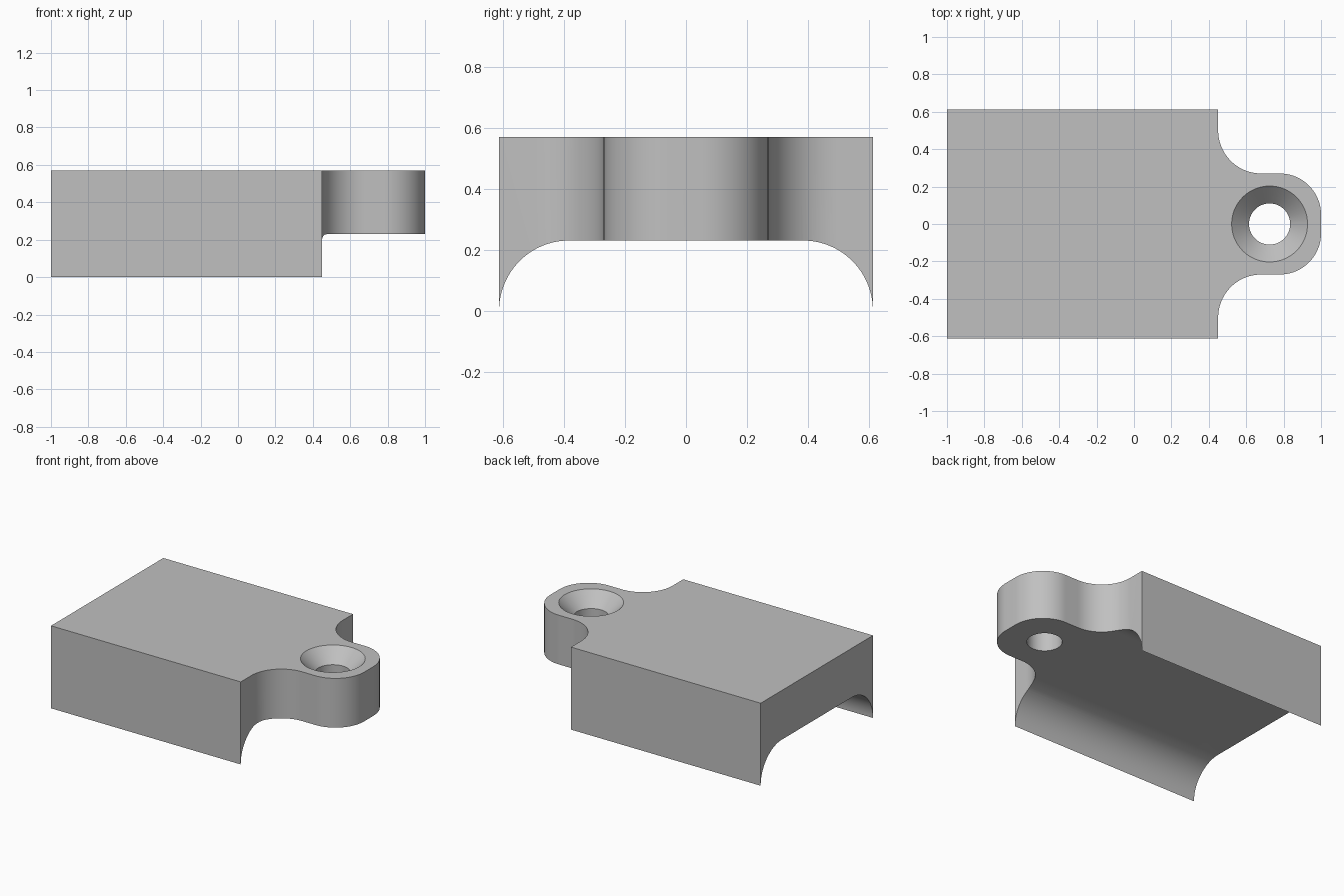
import bpy, bmesh, math
from mathutils import Vector

cube = bpy.data.objects.get("Cube")
if cube:
    bpy.data.objects.remove(cube, do_unlink=True)

HALF_W, TOP, UNDER = 0.613, 0.57, 0.23
STEP_X, TAB_W, HOLE_X = 0.45, 0.27, 0.725

grey = bpy.data.materials.new("plain grey")
grey.use_nodes = True
colour = (0.53, 0.53, 0.53, 1)
grey.diffuse_color = colour
grey.node_tree.nodes["Principled BSDF"].inputs["Base Color"].default_value = colour


def arc(cx, cy, r, start, end, n=24):
    angles = [math.radians(start + (end - start) * i / n) for i in range(n + 1)]
    return [(cx + r * math.cos(a), cy + r * math.sin(a)) for a in angles]


def mirrored(points):
    """Close a half outline by mirroring it in the second coordinate."""
    return points + [(a, -b) for a, b in reversed(points)]


def prism(name, points, push):
    bm = bmesh.new()
    face = bm.faces.new([bm.verts.new(p) for p in points])
    moved = bmesh.ops.extrude_face_region(bm, geom=[face])["geom"]
    bmesh.ops.translate(bm, vec=Vector(push),
                        verts=[v for v in moved if isinstance(v, bmesh.types.BMVert)])
    return finish(name, bm)


def finish(name, bm):
    bmesh.ops.recalc_face_normals(bm, faces=bm.faces)
    mesh = bpy.data.meshes.new(name)
    bm.to_mesh(mesh)
    bm.free()
    mesh.materials.append(grey)
    obj = bpy.data.objects.new(name, mesh)
    bpy.context.collection.objects.link(obj)
    return obj


def cut(obj, cutter, operation):
    bpy.context.view_layer.objects.active = obj
    mod = obj.modifiers.new(operation.title(), 'BOOLEAN')
    mod.operation, mod.solver, mod.object = operation, 'EXACT', cutter
    bpy.ops.object.modifier_apply(modifier=mod.name)
    bpy.data.objects.remove(cutter, do_unlink=True)


# Bracket body: channel cross-section with two coved legs, run along x
half = [(TOP, HALF_W)] + [(z, y) for y, z in arc(HALF_W - UNDER, 0, UNDER, 0, 90)]
body = prism("bracket_body", [(-1, y, z) for z, y in mirrored(half)], (2, 0, 0))

# Plan outline: wide block, coved shoulders and a rounded tab
r = 0.23
tab_r = 0.22
plan = [(-1.2, 0.8), (STEP_X, 0.8)]
plan += arc(STEP_X + r, TAB_W + r, r, 180, 270)
plan += arc(1 - tab_r, TAB_W - tab_r, tab_r, 90, 0)
outline = prism("plan_cutter", [(x, y, -0.2) for x, y in mirrored(plan)], (0, 0, 1))
cut(body, outline, 'INTERSECT')

# Countersunk screw hole: straight bore with a flared mouth
bm = bmesh.new()
rings = []
for radius, z in ((0.11, 0), (0.11, TOP - 0.093), (0.203, TOP), (0.203, TOP + 0.1)):
    rings.append([bm.verts.new((x, y, z)) for x, y in arc(HOLE_X, 0, radius, 0, 360, 64)[:-1]])
for low, high in zip(rings, rings[1:]):
    for i in range(64):
        j = (i + 1) % 64
        bm.faces.new((low[i], low[j], high[j], high[i]))
bm.faces.new(rings[0])
bm.faces.new(rings[-1])
cut(body, finish("hole_cutter", bm), 'DIFFERENCE')

# Smooth curves, sharp edges
bpy.ops.object.select_all(action='DESELECT')
body.select_set(True)
bpy.context.view_layer.objects.active = body
bpy.ops.object.shade_smooth_by_angle(angle=math.radians(30))
